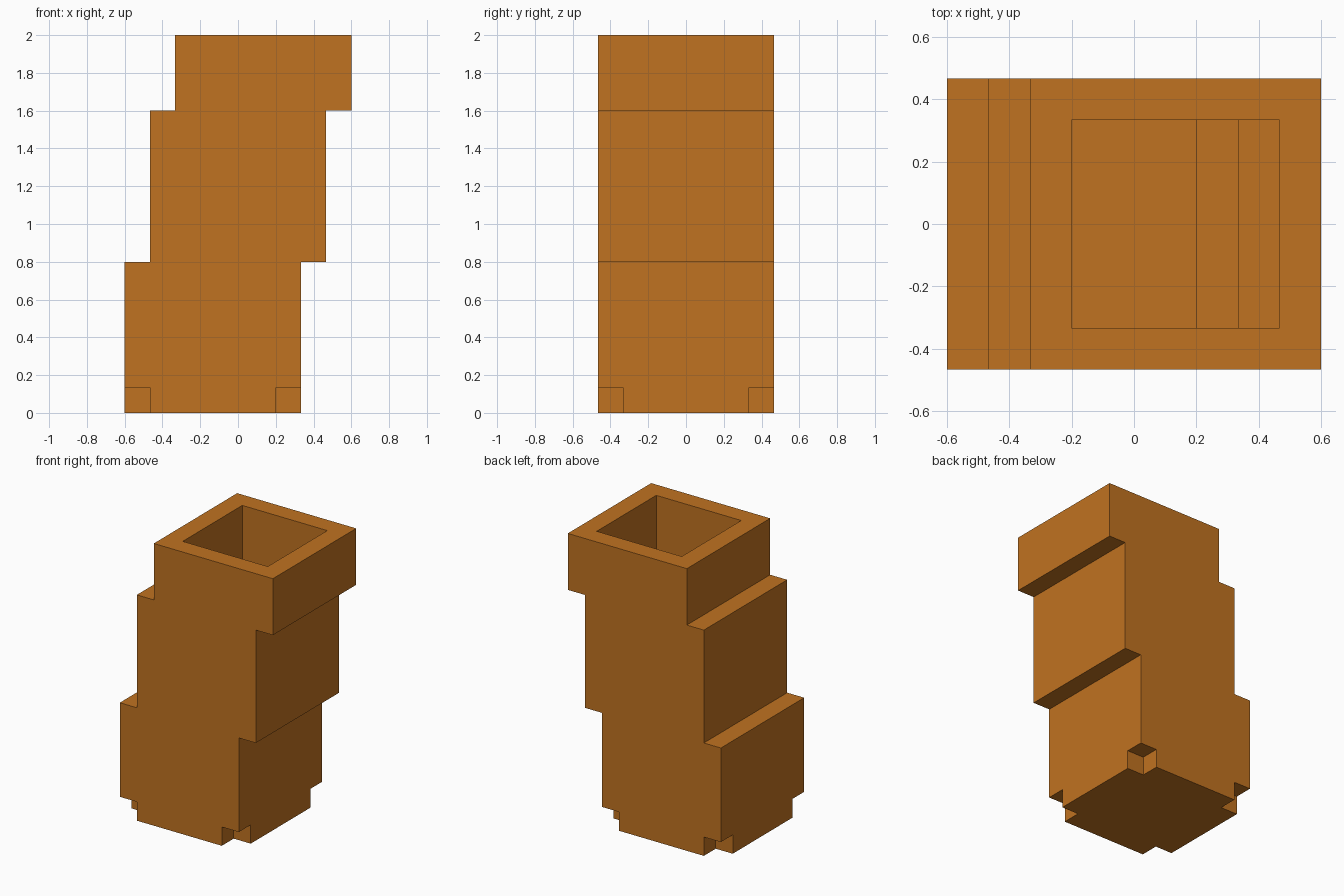
import bpy
import bmesh
from mathutils import Vector

# Remove the default object
default = bpy.data.objects.get("Cube")
if default:
    bpy.data.objects.remove(default, do_unlink=True)

U = 2 / 15            # wall thickness, also the sideways step of each tier
HALF = 3.5 * U        # half the outer width
INNER = HALF - U      # half the inner width

# One flat colour for everything
COLOUR = (0.53, 0.17, 0.015, 1)
orange = bpy.data.materials.new("burnt_orange")
orange.use_nodes = True
orange.diffuse_color = COLOUR
bsdf = next(n for n in orange.node_tree.nodes if n.type == 'BSDF_PRINCIPLED')
bsdf.inputs["Base Color"].default_value = COLOUR


def prism(name, outline, y0, y1):
    """Extrude an x-z outline from y0 to y1 as a flat shaded object."""
    bm = bmesh.new()
    face = bm.faces.new([bm.verts.new((x, y0, z)) for x, z in outline])
    grown = bmesh.ops.extrude_face_region(bm, geom=[face])["geom"]
    moved = [g for g in grown if isinstance(g, bmesh.types.BMVert)]
    bmesh.ops.translate(bm, verts=moved, vec=Vector((0, y1 - y0, 0)))
    bmesh.ops.recalc_face_normals(bm, faces=bm.faces)
    mesh = bpy.data.meshes.new(name)
    bm.to_mesh(mesh)
    bm.free()
    mesh.materials.append(orange)
    obj = bpy.data.objects.new(name, mesh)
    bpy.context.collection.objects.link(obj)
    return obj


def slab(name, x0, x1, z0, z1):
    """Box that fits between the front and back walls."""
    return prism(name, [(x0, z0), (x1, z0), (x1, z1), (x0, z1)], -INNER, INNER)


# Tiers as (name, x centre, bottom, top); each leans one step further left
tiers = [("lower", -U, 0, 6 * U), ("middle", 0, 6 * U, 12 * U), ("upper", U, 12 * U, 15 * U)]

# Stepped outline of the front and back walls, with notched bottom corners
right_edge, left_edge = [], []
for name, cx, z0, z1 in tiers:
    if z0 == 0:
        right_edge += [(cx - INNER, 0), (cx - INNER, U)]
        left_edge += [(cx + INNER, 0), (cx + INNER, U)]
        z0 = U
    right_edge += [(cx - HALF, z0), (cx - HALF, z1)]
    left_edge += [(cx + HALF, z0), (cx + HALF, z1)]
outline = left_edge + right_edge[::-1]
prism("front_wall", outline, -HALF, -INNER)
prism("back_wall", outline, INNER, HALF)

# Side walls of each tier, leaving the shaft open at the top
for name, cx, z0, z1 in tiers:
    slab(name + "_right_wall", cx - HALF, cx - INNER, z0, z1)
    slab(name + "_left_wall", cx + INNER, cx + HALF, z0, z1)

# Floor at the bottom of the shaft
slab("floor", -U - INNER, -U + INNER, 0, U)
